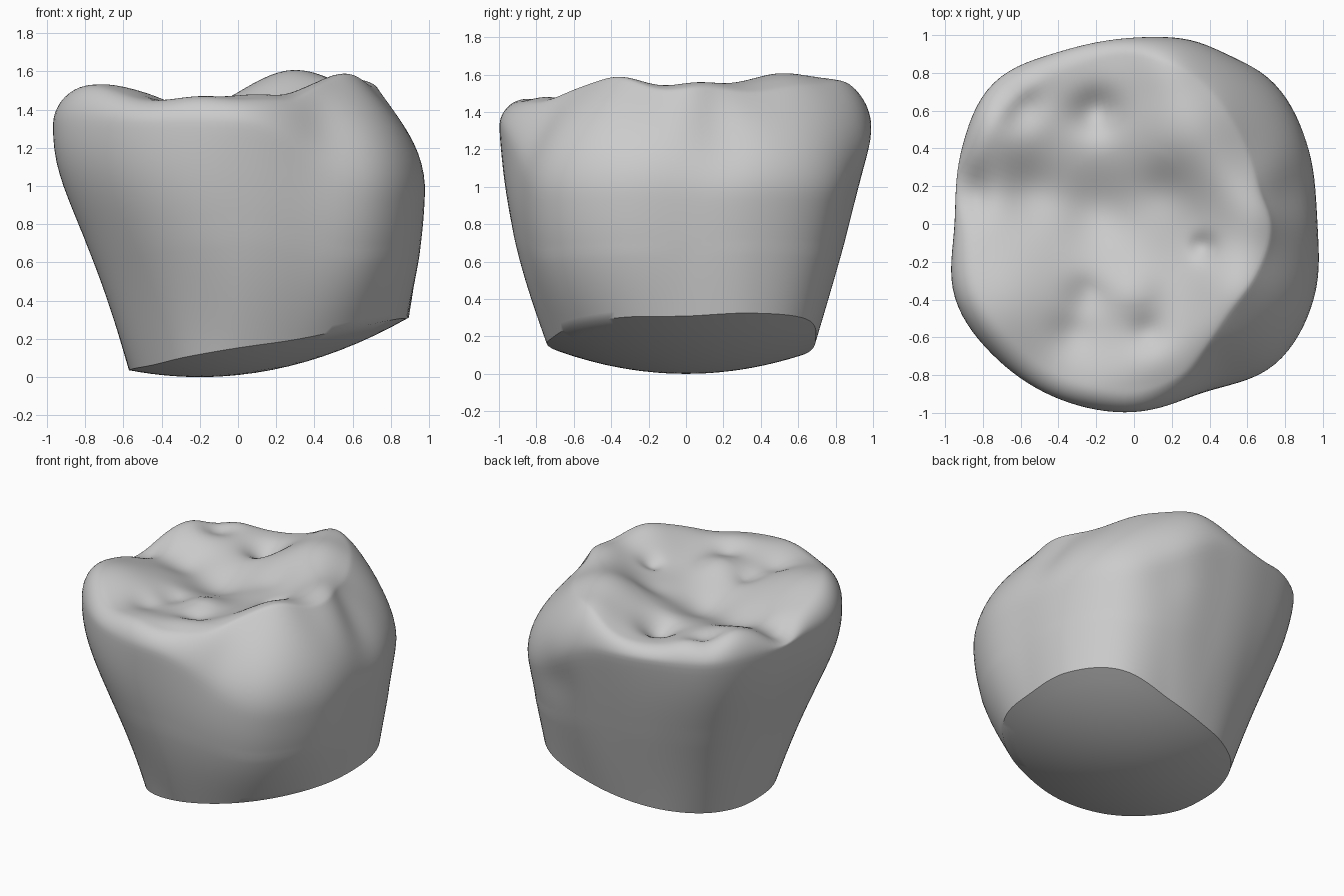
import bpy
import bmesh
from math import sin, cos, pi, exp, tau, remainder

default_cube = bpy.data.objects.get("Cube")
if default_cube:
    bpy.data.objects.remove(default_cube, do_unlink=True)

SEGMENTS = 128

# Outline radii every 22.5 degrees, counter-clockwise from +x
NECK = [.89, .93, .91, .75, .67, .65, .64, .6, .57, .59, .62, .69, .74, .77, .84, .89]
BELLY = [.975, 1.01, 1.06, 1.04, .99, .995, 1.06, .995, .95, 1.03, 1.02, 1.01, 1, .97, 1.06, 1.035]
CREST = [.73, .7, .75, .84, .89, .88, .91, .87, .83, .88, .88, .88, .87, .82, .69, .7]

# Cusps (positive) and fissures or pits (negative): x, y, height, spread
RELIEF = [
    (-.72, -.44, .13, .36), (-.74, .55, .1, .28), (.3, .52, .2, .33),
    (.17, .88, .1, .2), (.57, -.36, .18, .25), (.64, .06, .13, .22),
    (.48, .26, .04, .18), (0, -.38, .06, .16), (.1, -.74, .07, .18),
    (.38, -.6, .07, .18), (-.62, .74, .05, .18), (-.2, -.85, .06, .2),
    (-.2, .07, -.1, .22), (-.55, .17, -.07, .17), (-.9, .17, -.12, .13),
    (-.6, .62, -.1, .1), (-.2, .6, -.11, .11), (.37, -.12, -.05, .06),
    (.15, .18, -.03, .14), (.78, .17, -.04, .08),
    (-.25, -.38, -.04, .1), (-.33, -.58, -.04, .1), (.07, -.58, -.04, .08),
]

# Grooves pressed into the wall: angle, height, depth
GROOVES = [(.2, 1.3, .05), (-1.02, 1.33, .04), (1.1, 1.0, .03)]


def outline(radii, angle):
    """Smooth closed curve through evenly spaced radii."""
    n = len(radii)
    step = (angle % tau) / tau * n
    i, t = int(step), step % 1
    a, b, c, d = (radii[(i + k) % n] for k in (-1, 0, 1, 2))
    return b + t / 2 * (c - a + t * (2 * a - 5 * b + 4 * c - d + t * (3 * (b - c) + d - a)))


def chewing_height(x, y):
    return 1.405 + sum(h * exp(-((x - u) ** 2 + (y - v) ** 2) / (s * s))
                       for u, v, h, s in RELIEF)


def underside_height(x, y):
    return .26 * ((x + .2) ** 2 + y * y)


def point(angle, radius, height):
    """Place a point by angle, with height given as a number or a function."""
    x, y = radius * cos(angle), radius * sin(angle)
    return (x, y, height(x, y) if callable(height) else height)


def wall_point(angle, radius, z):
    for a, level, depth in GROOVES:
        off = remainder(angle - a, tau)
        radius -= depth * exp(-(off / .17) ** 2 - ((z - level) / .2) ** 2)
    return point(angle, radius, z)


def belly_height(angle):
    """The widest level drops on the +x side."""
    w = min(1, max(0, 1.4 * cos(angle)))
    return 1.32 - .32 * w * w * (3 - 2 * w)


def underside_ring(angle, t):
    return point(angle, t * outline(NECK, angle), underside_height)


def lower_wall(angle, t):
    neck, belly = outline(NECK, angle), outline(BELLY, angle)
    start = point(angle, neck, underside_height)[2]
    late = 1 + 2 * max(0, -cos(angle))
    fullness = .03 - .02 * sin(angle) - .017 * cos(angle)
    fullness += .04 * max(0, cos(angle)) * max(0, -sin(angle))
    return wall_point(angle, neck + (belly - neck) * t + fullness * sin(pi * t ** late),
                      start + (belly_height(angle) - start) * t)


def shoulder(angle, t):
    crest, belly = outline(CREST, angle), outline(BELLY, angle)
    low = belly_height(angle)
    top = point(angle, crest, chewing_height)[2]
    steepness = 1 + 1.3 * max(0, cos(angle)) ** .7
    fall = max(cos(t * pi / 2), 0) ** steepness
    return wall_point(angle, crest + (belly - crest) * fall,
                      low + (top - low) * sin(t * pi / 2))


def chewing_ring(angle, t):
    return point(angle, (1 - t) * outline(CREST, angle), chewing_height)


# Stack the rings from the underside centre to the chewing surface centre
bm = bmesh.new()
rings = []
for section, count in ((underside_ring, 10), (lower_wall, 20), (shoulder, 14), (chewing_ring, 36)):
    for k in range(1, count + 1):
        if section is chewing_ring and k == count:
            break
        rings.append([bm.verts.new(section(tau * i / SEGMENTS, k / count))
                      for i in range(SEGMENTS)])

for lower, upper in zip(rings, rings[1:]):
    for i in range(SEGMENTS):
        j = (i + 1) % SEGMENTS
        bm.faces.new((lower[i], lower[j], upper[j], upper[i]))

bottom_centre = bm.verts.new(point(0, 0, underside_height))
top_centre = bm.verts.new(point(0, 0, chewing_height))
for i in range(SEGMENTS):
    j = (i + 1) % SEGMENTS
    bm.faces.new((bottom_centre, rings[0][j], rings[0][i]))
    bm.faces.new((top_centre, rings[-1][i], rings[-1][j]))

# Soften the crest line without moving the neck edge
soft = [v for ring in rings[20:62] for v in ring]
for _ in range(5):
    bmesh.ops.smooth_vert(bm, verts=soft, factor=.5,
                          use_axis_x=True, use_axis_y=True, use_axis_z=True)
bmesh.ops.recalc_face_normals(bm, faces=bm.faces)

mesh = bpy.data.meshes.new("tooth_crown")
bm.to_mesh(mesh)
bm.free()
crown = bpy.data.objects.new("tooth_crown", mesh)
bpy.context.collection.objects.link(crown)

# Plain grey enamel
enamel = bpy.data.materials.new("grey_enamel")
enamel.use_nodes = True
grey = (.6, .6, .6, 1)
enamel.diffuse_color = grey
enamel.node_tree.nodes["Principled BSDF"].inputs["Base Color"].default_value = grey
mesh.materials.append(enamel)

bpy.ops.object.select_all(action='DESELECT')
crown.select_set(True)
bpy.context.view_layer.objects.active = crown
bpy.ops.object.shade_smooth_by_angle(angle=.7)
